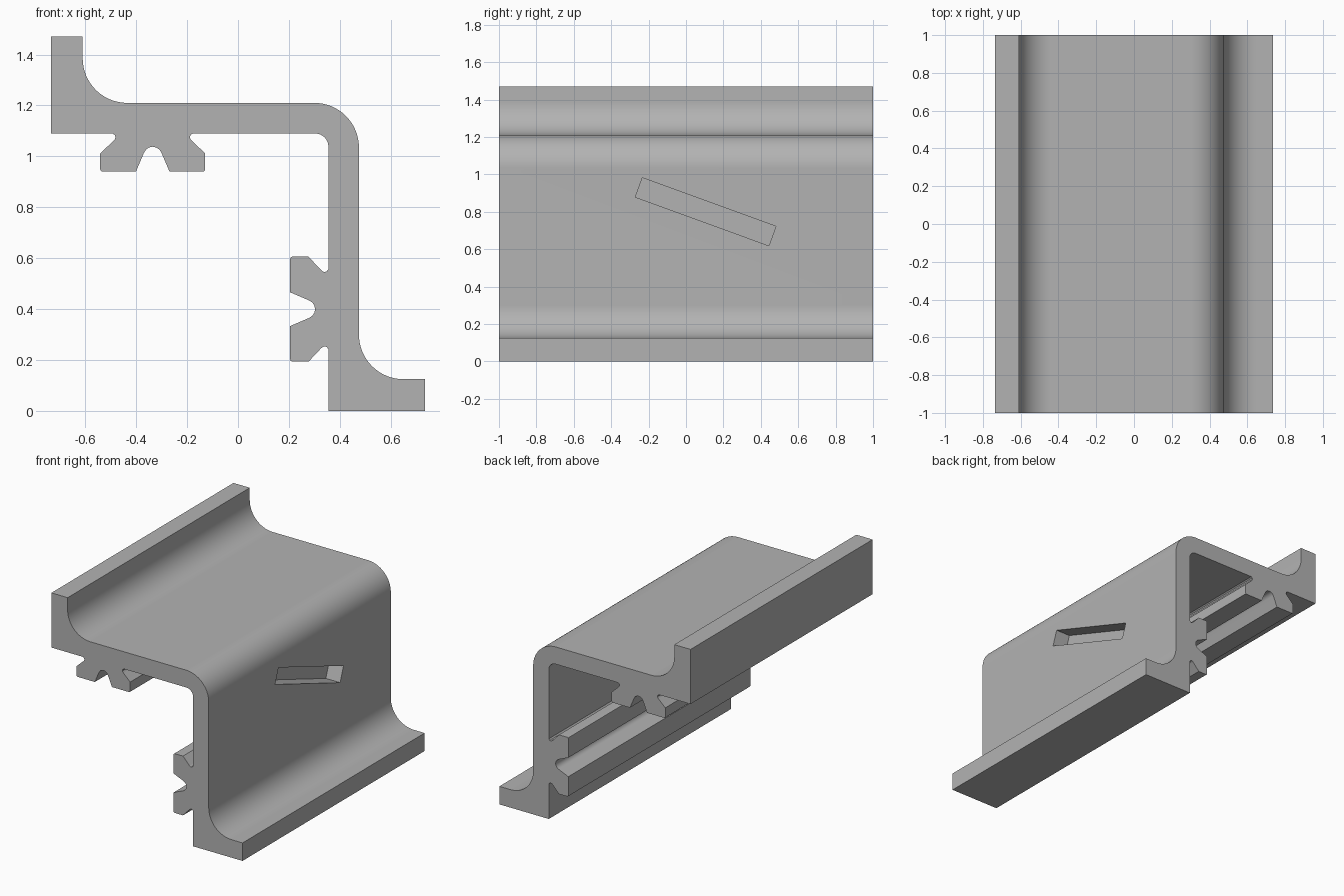
import bpy, bmesh, math

if "Cube" in bpy.data.objects:
    bpy.data.objects.remove(bpy.data.objects["Cube"])

# Profile coordinates: a = distance in from the outer wall face, b = distance down from the outer top face.
# The bracket is symmetric across its diagonal, so one half is drawn and swapped.
WALL, REACH, LIP = 0.12, 1.21, 0.26
RIB = 0.81  # centre of the toothed rail along the wall


def arc(ca, cb, r, start, end, n):
    return [(ca + r * math.cos(math.radians(start + (end - start) * i / n)),
             cb + r * math.sin(math.radians(start + (end - start) * i / n))) for i in range(n + 1)]


# Half of the toothed rail: (offset from centre, depth), from neck to the middle of the groove
rail = [(0.157, WALL), (0.148, 0.127), (0.146, 0.136), (0.149, 0.143), (0.155, 0.15),
        (0.206, 0.198), (0.206, 0.262), (0.203, 0.268), (0.197, 0.27),
        (0.066, 0.27), (0.034, 0.195), (0.026, 0.183), (0.014, 0.175), (0, 0.172)]

half = arc(0.175, 0.175, 0.175, 225, 270, 8)             # outer bend
half += arc(0.91, -0.175, 0.175, 90, 0, 16)              # fillet into the lip
half += [(REACH - WALL - 0.005, -LIP), (REACH, -LIP), (REACH, WALL)]
half += [(RIB + o, d) for o, d in rail]
half += [(RIB - o, d) for o, d in reversed(rail[:-1])]
half += arc(0.172, 0.172, 0.052, 270, 225, 5)            # inner bend
outline = half + [(b, a) for a, b in reversed(half[1:-1])]

# Bracket: profile swept along y
bm = bmesh.new()
verts = [bm.verts.new((0.475 - a, -1, 1.21 - b)) for a, b in outline]
# the two bend midpoints lie on the diagonal and are shared by both halves
cap = bm.faces.new(verts)
swept = bmesh.ops.extrude_face_region(bm, geom=[cap], use_keep_orig=True)
bmesh.ops.translate(bm, vec=(0, 2, 0),
                    verts=[v for v in swept["geom"] if isinstance(v, bmesh.types.BMVert)])
bmesh.ops.recalc_face_normals(bm, faces=bm.faces)
mesh = bpy.data.meshes.new("bracket")
bm.to_mesh(mesh)
bm.free()
bracket = bpy.data.objects.new("bracket", mesh)
bpy.context.collection.objects.link(bracket)

grey = bpy.data.materials.new("light grey")
grey.diffuse_color = (0.45, 0.45, 0.45, 1)
grey.use_nodes = True
grey.node_tree.nodes["Principled BSDF"].inputs["Base Color"].default_value = grey.diffuse_color
mesh.materials.append(grey)

# Slanted slot cut into the outer wall
depth = 0.11
bpy.ops.mesh.primitive_cube_add(size=1, location=(0.475, 0.105, 0.80),
                                rotation=(math.radians(-20), 0, 0))
cutter = bpy.context.object
cutter.name = "slot_cutter"
cutter.scale = (2 * depth, 0.76, 0.11)
cutter.data.materials.append(grey)
cutter.hide_render = True

bpy.ops.object.select_all(action="DESELECT")
bracket.select_set(True)
bpy.context.view_layer.objects.active = bracket
cut = bracket.modifiers.new("slot", "BOOLEAN")
cut.operation, cut.object, cut.solver = "DIFFERENCE", cutter, "EXACT"
bpy.ops.object.modifier_apply(modifier=cut.name)
bpy.data.objects.remove(cutter)

# Smooth bends, sharp edges, flat walls
bpy.ops.object.shade_smooth_by_angle(angle=math.radians(28))
flat = bracket.modifiers.new("flat_walls", "WEIGHTED_NORMAL")
flat.keep_sharp = True
